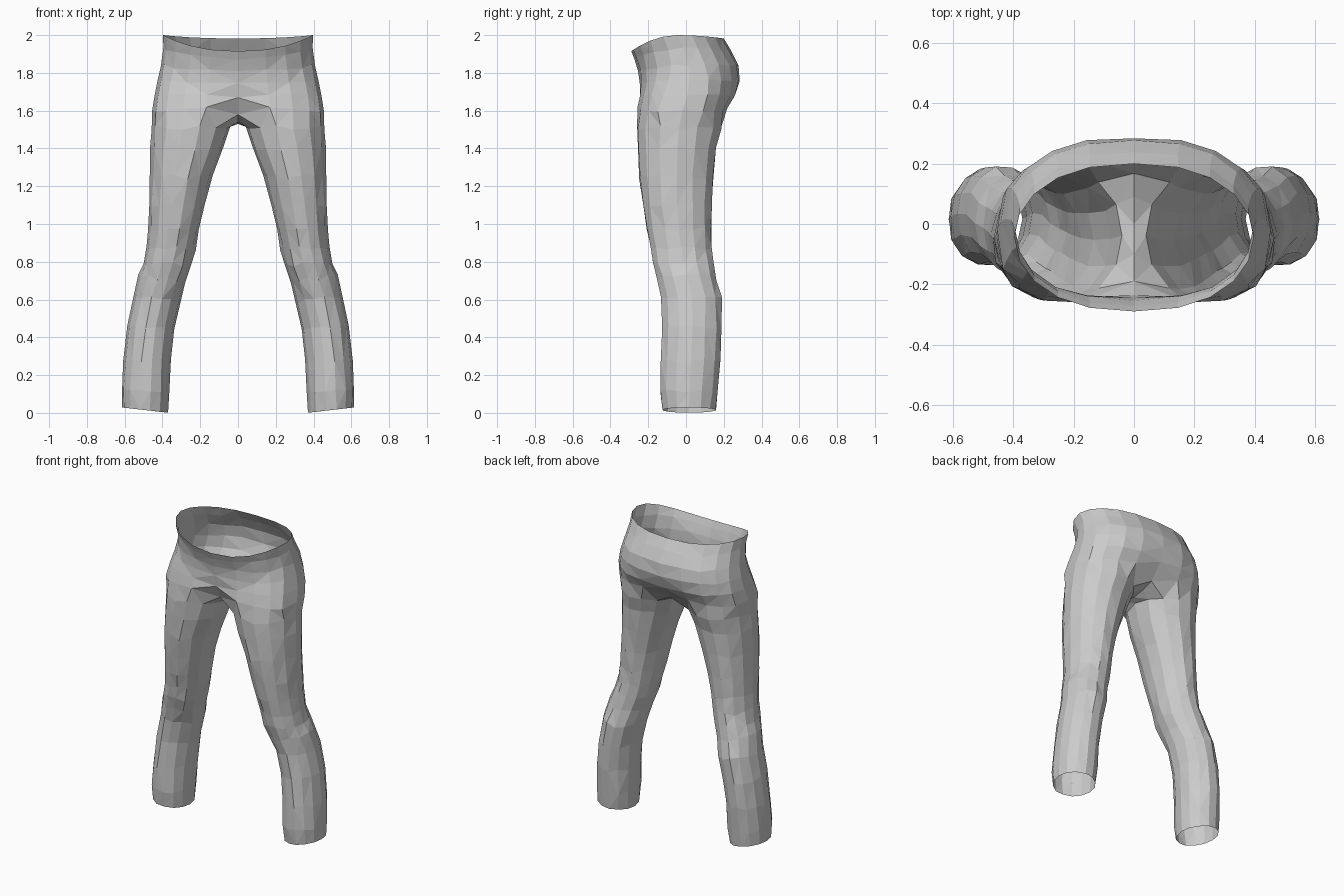
import bpy, bmesh, random
from math import sin, cos, pi

random.seed(4)
cube = bpy.data.objects.get("Cube")
if cube:
    bpy.data.objects.remove(cube, do_unlink=True)

OUTER = 10                 # segments round the outside, front seam to back seam
SEAM = 3                   # points under the crotch
SIDES = OUTER + 1 + SEAM   # sides of one leg

fabric = bpy.data.materials.new("grey fabric")
fabric.use_nodes = True
GREY = (0.6, 0.6, 0.6, 1)
fabric.diffuse_color = GREY
fabric.node_tree.nodes["Principled BSDF"].inputs["Base Color"].default_value = GREY

bm = bmesh.new()


def wobble(size):
    return random.uniform(-size, size)


def hip_ring(z, half_width, front, back, dip_front, dip_back, dent, fullness):
    """Half ring from the front seam round the hip to the back seam."""
    ring = []
    for i in range(OUTER + 1):
        a = -pi / 2 + pi * i / OUTER
        s, c = sin(a), max(cos(a), 0)
        on_seam = i in (0, OUTER)
        x = 0 if on_seam else half_width * c ** 0.85
        # the front is squarer than the back where the thighs begin
        if s < 0:
            bulge = -abs(s) ** fullness
        else:
            bulge = s ** ((1 + fullness) / 2)
        y = (front + back) / 2 + (back - front) / 2 * bulge
        drop = (dip_front if s < 0 else dip_back) * s * s
        if on_seam:
            y *= 1 - dent
            drop += 0.15 * dent
        elif z < 1.97:
            y += wobble(0.004)
            drop += wobble(0.008)
        ring.append(bm.verts.new((x, y, z - drop)))
    return ring


def leg_ring(z, inner, outer, front, back, tilt):
    """Closed ring round the leg, in the same order as the hip rings."""
    ring = []
    for i in range(SIDES):
        a = 2 * pi * (i - OUTER / 2) / SIDES
        x = (inner + outer) / 2 + (outer - inner) / 2 * cos(a)
        y = (front + back) / 2 + (back - front) / 2 * sin(a) / cos(pi / SIDES)
        dz = tilt * cos(a) + (wobble(0.012) if z > 0.1 else 0)
        ring.append(bm.verts.new((x + wobble(0.003), y + wobble(0.003), z + dz)))
    return ring


def bridge(upper, lower, closed):
    count = len(lower) if closed else OUTER
    for i in range(count):
        j = (i + 1) % len(lower)
        bm.faces.new((upper[i], lower[i], lower[j], upper[j]))


# Waist and hips:
# z, half width, front y, back y, front dip, back dip, seam dent, fullness
hips = [hip_ring(*row) for row in (
    (2.00, 0.397, -0.29, 0.20, 0.085, 0.018, 0, 1),
    (1.93, 0.395, -0.272, 0.238, 0.06, 0.01, 0, 1),
    (1.84, 0.408, -0.254, 0.278, 0.03, 0, 0, 0.9),
    (1.76, 0.425, -0.25, 0.29, 0.01, 0, 0.02, 0.75),
    (1.68, 0.442, -0.254, 0.272, 0, 0, 0.07, 0.6),
    (1.60, 0.454, -0.26, 0.23, -0.02, -0.01, 0.27, 0.5),
)]
for upper, lower in zip(hips, hips[1:]):
    bridge(upper, lower, False)

# Crotch seam closes the last hip ring into the top of the leg
seam = [bm.verts.new((0, y, z)) for y, z in ((0.09, 1.545), (0, 1.53), (-0.1, 1.54))]
leg_top = hips[-1] + seam

# Leg: z, inner x, outer x, front y, back y, tilt
legs = [leg_ring(*row) for row in (
    (1.51, 0.04, 0.46, -0.256, 0.185, 0),
    (1.40, 0.075, 0.463, -0.254, 0.16, 0),
    (1.25, 0.135, 0.465, -0.245, 0.145, 0),
    (1.10, 0.175, 0.471, -0.228, 0.137, 0),
    (0.97, 0.205, 0.476, -0.206, 0.132, 0),
    (0.87, 0.225, 0.485, -0.188, 0.137, 0),
    (0.79, 0.248, 0.502, -0.177, 0.145, 0.01),
    (0.71, 0.277, 0.525, -0.155, 0.158, 0.015),
    (0.60, 0.305, 0.555, -0.13, 0.19, 0.01),
    (0.45, 0.338, 0.587, -0.123, 0.19, 0.005),
    (0.28, 0.355, 0.609, -0.132, 0.18, 0),
    (0.12, 0.363, 0.616, -0.134, 0.168, 0),
    (0.015, 0.37, 0.617, -0.122, 0.156, 0.014),
)]
bridge(leg_top, legs[0], True)
for upper, lower in zip(legs, legs[1:]):
    bridge(upper, lower, True)

# Facet the cloth with triangles
bmesh.ops.triangulate(bm, faces=bm.faces[:], quad_method='SHORT_EDGE')
bmesh.ops.recalc_face_normals(bm, faces=bm.faces[:])
mesh = bpy.data.meshes.new("trousers")
bm.to_mesh(mesh)
bm.free()
mesh.materials.append(fabric)

trousers = bpy.data.objects.new("trousers", mesh)
bpy.context.collection.objects.link(trousers)

# Second half, joined along the centre seam
mirror = trousers.modifiers.new("mirror", 'MIRROR')
mirror.use_axis[0] = True
mirror.use_clip = True
mirror.merge_threshold = 0.001
